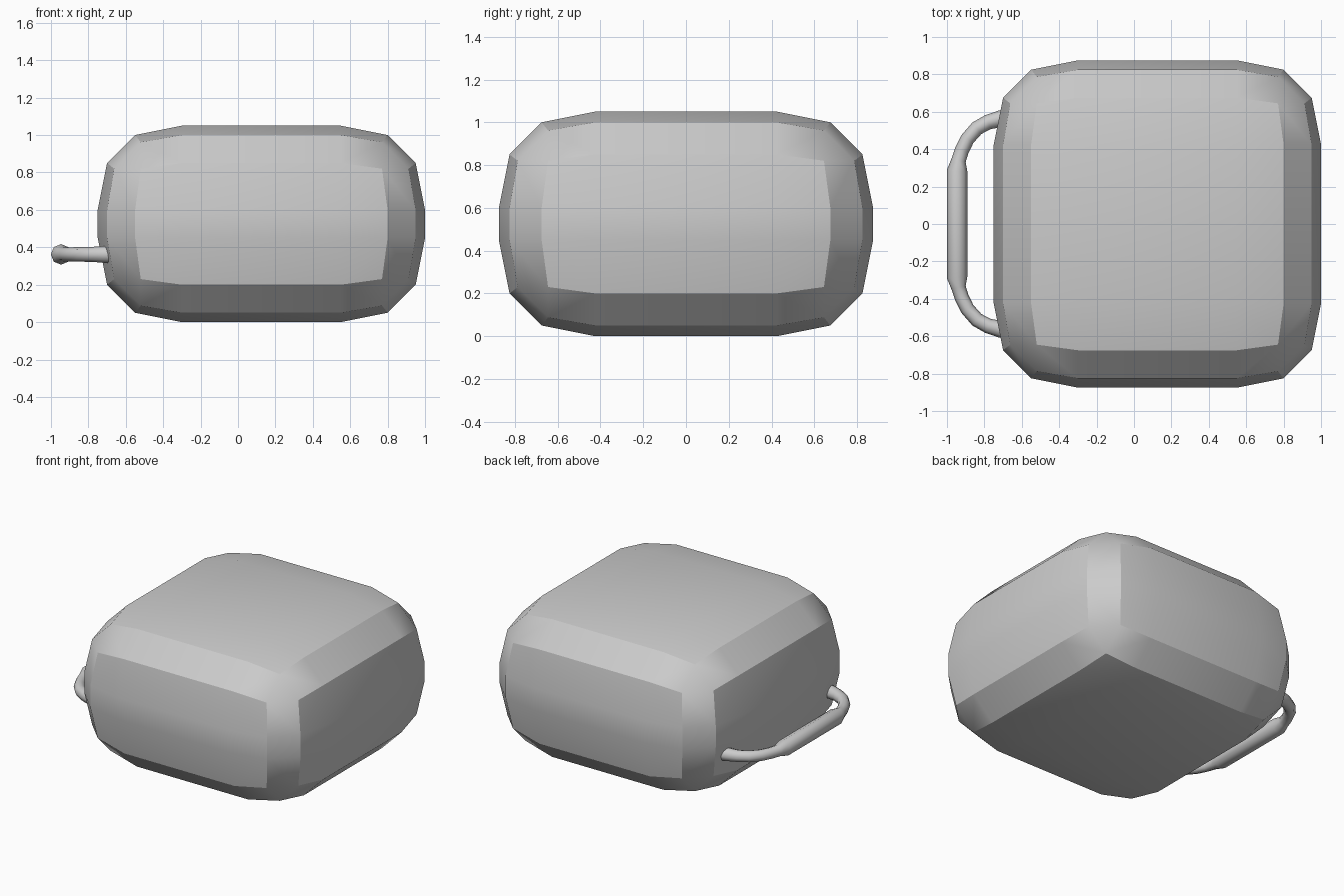
import bpy, bmesh, math
from itertools import permutations, product
from mathutils import Vector

if "Cube" in bpy.data.objects:
    bpy.data.objects.remove(bpy.data.objects["Cube"])


def smooth(ob, angle):
    bpy.ops.object.select_all(action='DESELECT')
    ob.select_set(True)
    bpy.context.view_layer.objects.active = ob
    bpy.ops.object.shade_smooth_by_angle(angle=math.radians(angle))


# Body: box with three-segment rounded edges and corners
CENTRE = Vector((0.125, 0, 0.525))
CORE = Vector((0.425, 0.425, 0.075))
PATCH = {p for base in ((.45, 0, 0), (.40, .25, 0), (.362, .22, .22))
         for p in permutations(base)}

bm = bmesh.new()
for signs in product((-1, 1), repeat=3):
    for p in PATCH:
        bm.verts.new([CENTRE[i] + signs[i] * (CORE[i] + p[i]) for i in range(3)])
bmesh.ops.convex_hull(bm, input=bm.verts[:])
bmesh.ops.dissolve_limit(bm, angle_limit=math.radians(3),
                         verts=bm.verts[:], edges=bm.edges[:])
bmesh.ops.recalc_face_normals(bm, faces=bm.faces[:])
mesh = bpy.data.meshes.new("body")
bm.to_mesh(mesh)
bm.free()
body = bpy.data.objects.new("body", mesh)
bpy.context.collection.objects.link(body)
smooth(body, 30)

# Side handle: curved arms and a thicker straight grip, mirrored across y
half = [(-0.62, .58, .047), (-0.715, .562, .045), (-0.78, .545, .040),
        (-0.84, .512, .039), (-0.89, .455, .038), (-0.92, .395, .038),
        (-0.938, .34, .039), (-0.946, .285, .055)]
path = half + [(x, -y, r) for x, y, r in reversed(half)]
curve = bpy.data.curves.new("handle", 'CURVE')
curve.dimensions = '3D'
curve.bevel_depth = 1.0
curve.bevel_resolution = 2
curve.use_fill_caps = True
spline = curve.splines.new('POLY')
spline.points.add(len(path) - 1)
for pt, (x, y, r) in zip(spline.points, path):
    pt.co = (x, y, 0.362, 1)
    pt.radius = r
handle = bpy.data.objects.new("handle", curve)
bpy.context.collection.objects.link(handle)
bpy.ops.object.select_all(action='DESELECT')
handle.select_set(True)
bpy.context.view_layer.objects.active = handle
bpy.ops.object.convert(target='MESH')
smooth(bpy.context.view_layer.objects.active, 50)
